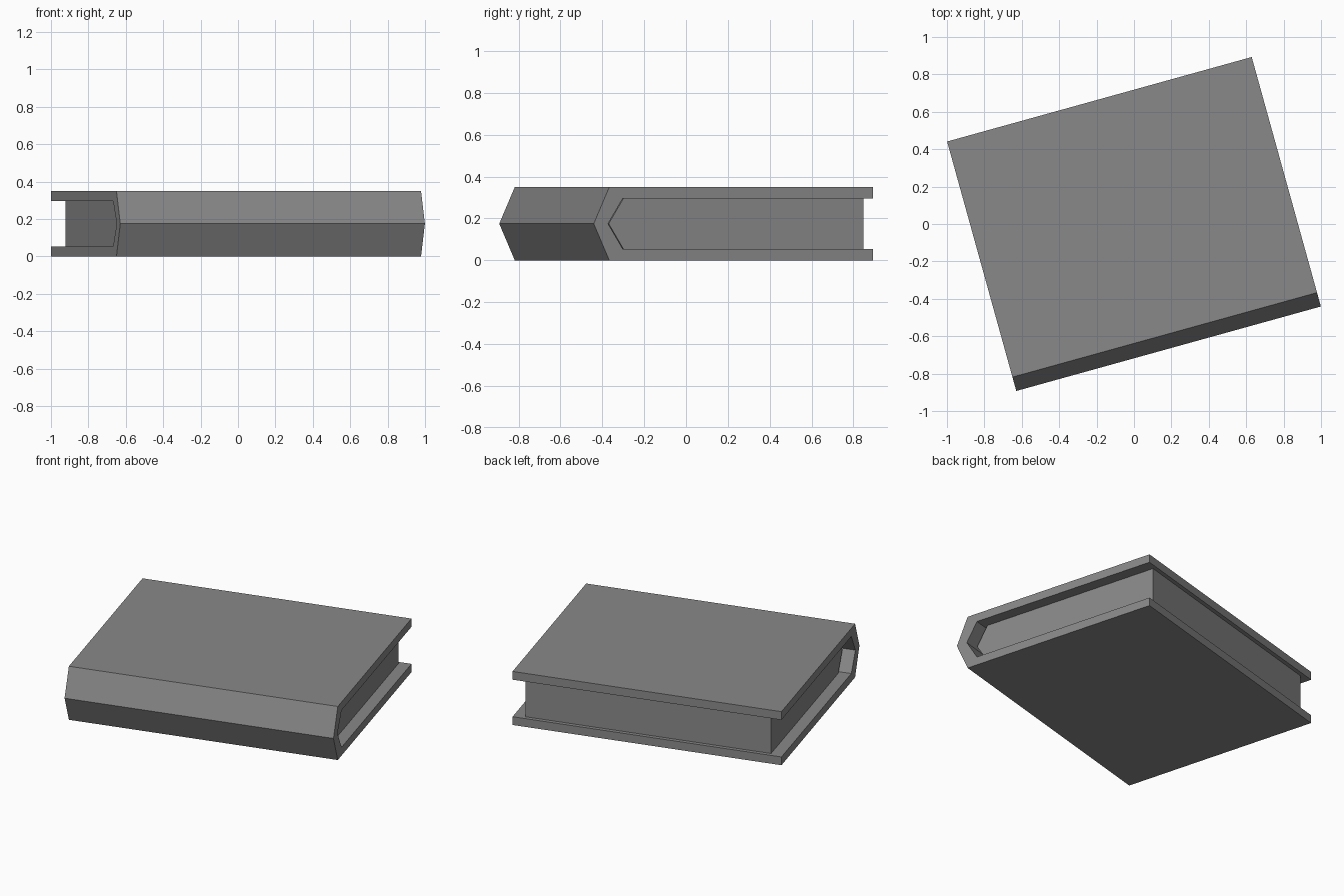
import bpy
import bmesh
import math

default_cube = bpy.data.objects.get("Cube")
if default_cube:
    bpy.data.objects.remove(default_cube, do_unlink=True)

TURN = math.radians(15.5)   # the book lies turned on the ground
HEIGHT = 0.35
MID = HEIGHT / 2
BOARD = 0.054               # thickness of the cover boards

grey = bpy.data.materials.new("plain grey")
grey.use_nodes = True
colour = (0.25, 0.25, 0.25, 1)
grey.diffuse_color = colour
grey.node_tree.nodes["Principled BSDF"].inputs["Base Color"].default_value = colour


def extrude_profile(name, profile, half_width):
    """Sweep a (y, z) profile along x, centred, and turn it with the book."""
    bm = bmesh.new()
    face = bm.faces.new([bm.verts.new((-half_width, y, z)) for y, z in profile])
    swept = bmesh.ops.extrude_face_region(bm, geom=[face])
    new_verts = [v for v in swept["geom"] if isinstance(v, bmesh.types.BMVert)]
    bmesh.ops.translate(bm, verts=new_verts, vec=(2 * half_width, 0, 0))
    bmesh.ops.recalc_face_normals(bm, faces=bm.faces)
    mesh = bpy.data.meshes.new(name)
    bm.to_mesh(mesh)
    bm.free()
    mesh.materials.append(grey)
    obj = bpy.data.objects.new(name, mesh)
    obj.rotation_euler.z = TURN
    bpy.context.collection.objects.link(obj)
    return obj


# Cover: two boards joined by a pointed spine
BACK = 0.692
cover = [
    (BACK, 0), (-0.615, 0), (-BACK, MID), (-0.615, HEIGHT), (BACK, HEIGHT),
    (BACK, HEIGHT - BOARD), (-0.548, HEIGHT - BOARD), (-0.621, MID),
    (-0.548, BOARD), (BACK, BOARD),
]
extrude_profile("book_cover", cover, 0.845)

# Page block: set in from the cover edges, pointed to follow the spine
pages = [
    (0.667, BOARD), (-0.524, BOARD), (-0.597, MID),
    (-0.524, HEIGHT - BOARD), (0.667, HEIGHT - BOARD),
]
extrude_profile("page_block", pages, 0.771)
